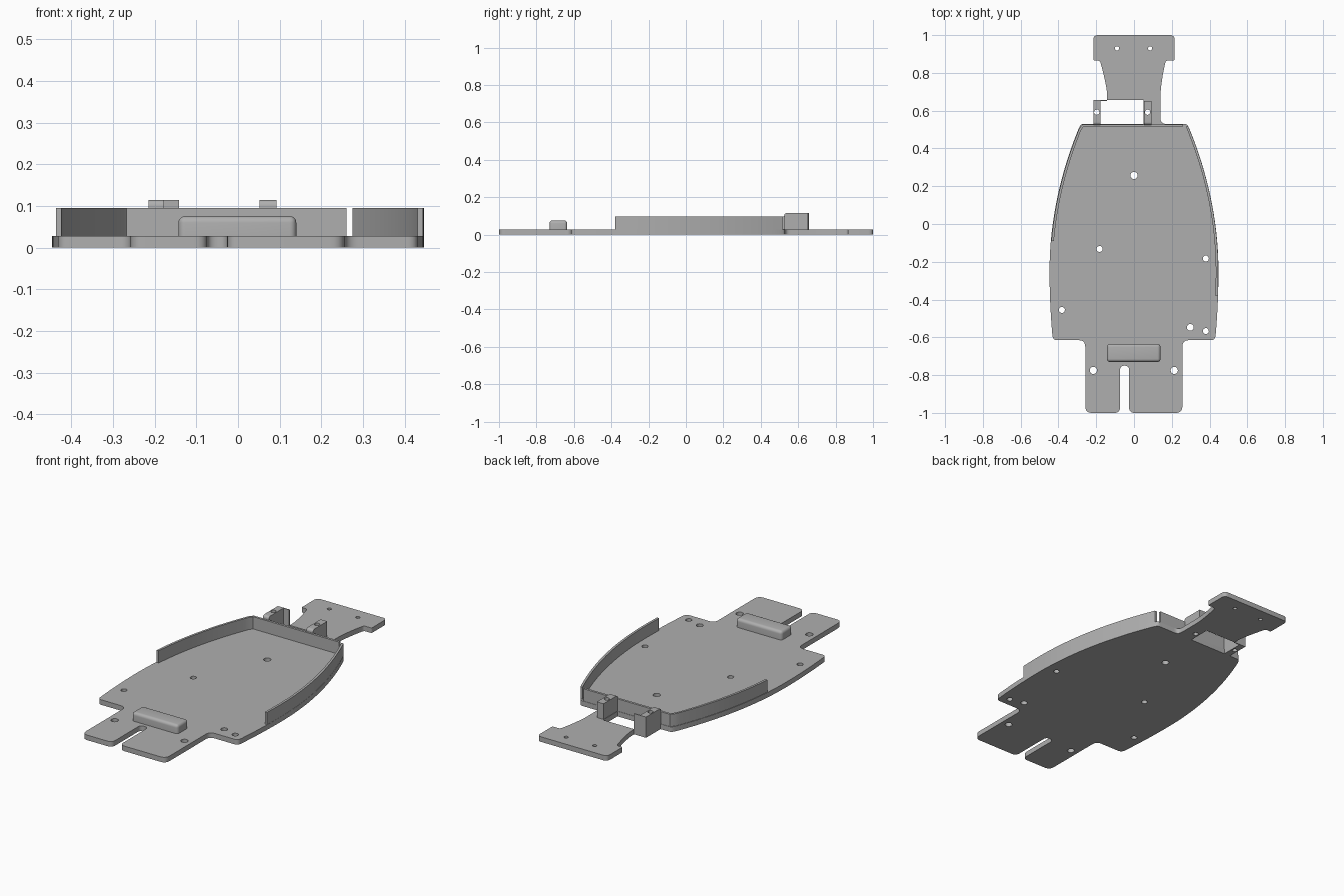
import bpy, bmesh, math
from mathutils import Vector

if "Cube" in bpy.data.objects:
    bpy.data.objects.remove(bpy.data.objects["Cube"])

grey = bpy.data.materials.new("plain grey")
grey.use_nodes = True
colour = (0.43, 0.43, 0.43, 1)
grey.diffuse_color = colour
grey.node_tree.nodes["Principled BSDF"].inputs["Base Color"].default_value = colour

PLATE, RIM = 0.028, 0.096


def add(name, bm):
    bmesh.ops.recalc_face_normals(bm, faces=bm.faces)
    mesh = bpy.data.meshes.new(name)
    bm.to_mesh(mesh)
    bm.free()
    obj = bpy.data.objects.new(name, mesh)
    bpy.context.collection.objects.link(obj)
    mesh.materials.append(grey)
    return obj


def prism(name, points, z0, z1):
    bm = bmesh.new()
    face = bm.faces.new([bm.verts.new((x, y, z0)) for x, y in points])
    up = bmesh.ops.extrude_face_region(bm, geom=[face])
    verts = [v for v in up["geom"] if isinstance(v, bmesh.types.BMVert)]
    bmesh.ops.translate(bm, verts=verts, vec=(0, 0, z1 - z0))
    return add(name, bm)


def box(name, lo, hi, radius=0, pick=None, segments=5):
    bm = bmesh.new()
    bmesh.ops.create_cube(bm, size=1)
    lo, hi = Vector(lo), Vector(hi)
    for v in bm.verts:
        v.co = (lo + hi) / 2 + v.co * (hi - lo)
    if radius:
        edges = [e for e in bm.edges if pick(e)]
        bmesh.ops.bevel(bm, geom=edges, offset=radius, segments=segments,
                        profile=0.5, affect="EDGES")
    return add(name, bm)


def rounded(corners, steps=6):
    """Round each (x, y, radius) corner of a closed outline."""
    out = []
    for i, (x, y, r) in enumerate(corners):
        p = Vector((x, y))
        if not r:
            out.append(p)
            continue
        a = Vector(corners[i - 1][:2]) - p
        b = Vector(corners[(i + 1) % len(corners)][:2]) - p
        a, b = p + a.normalized() * r, p + b.normalized() * r
        for k in range(steps + 1):
            t = k / steps
            out.append(a * (1 - t) ** 2 + p * 2 * t * (1 - t) + b * t * t)
    return out


def half_width(y):
    return 0.447 - (0.27 if y > -0.25 else 0.13) * (y + 0.25) ** 2


def side(y0, y1, sign, inset=0, n=24):
    ys = [y0 + (y1 - y0) * k / n for k in range(n + 1)]
    return [(sign * (half_width(y) - inset), y) for y in ys]


def smooth_side(y0, y1, sign):
    return [(x, y, 0) for x, y in side(y0, y1, sign)]


# Base plate: rear tongue, open window, bowed hull and forked front
outline = [
    (0.28, 0.53, 0.015), (0.14, 0.53, 0.03), (0.14, 0.70, 0.03),
    (0.152, 0.79, 0.03), (0.168, 0.865, 0.012), (0.215, 0.865, 0.008),
    (0.215, 1, 0.025), (-0.215, 1, 0.025), (-0.215, 0.865, 0.008),
    (-0.18, 0.865, 0.012), (-0.16, 0.79, 0.03), (-0.142, 0.70, 0.03),
    (-0.142, 0.656, 0), (0.05, 0.656, 0), (0.05, 0.53, 0), (-0.28, 0.53, 0.015),
]
outline += smooth_side(0.505, -0.585, -1)
outline += [
    (-0.43, -0.615, 0.025), (-0.258, -0.615, 0.035), (-0.258, -1, 0.035),
    (-0.074, -1, 0.03), (-0.074, -0.75, 0.024), (-0.026, -0.75, 0.024),
    (-0.026, -1, 0.03), (0.256, -1, 0.035), (0.256, -0.615, 0.035),
    (0.43, -0.615, 0.025),
]
outline += smooth_side(-0.585, 0.505, 1)
plate = prism("base_plate", rounded(outline), 0, PLATE)

# Rims: the right one carries on along the rear edge
right_rim = prism(
    "right_and_rear_rim",
    side(-0.09, 0.505, -1, 0.003) + [(-0.272, 0.528), (0.26, 0.528), (0.26, 0.515),
                                     (-0.268, 0.515)]
    + side(0.495, -0.09, -1, 0.016), PLATE - 0.002, RIM)
left_rim = prism(
    "left_rim",
    side(-0.38, 0.515, 1, 0.001) + side(0.515, -0.38, 1, 0.014),
    PLATE - 0.002, RIM)


# Rear brackets, rounded on the upper front edge
def upper_front(e):
    return all(v.co.z > 0.1 and v.co.y < 0.55 for v in e.verts)


brackets = [
    box(name, (x0, 0.525, 0), (x1, y1, 0.115), 0.014, upper_front)
    for name, x0, x1, y1 in (("right_bracket", -0.215, -0.178, 0.657),
                             ("left_bracket", 0.052, 0.093, 0.65))]
box("bracket_web", (-0.18, 0.652, 0), (-0.142, 0.657, 0.115))

# Front bumper pad with rounded upper edges
pad = box("front_pad", (-0.143, -0.73, PLATE - 0.002), (0.14, -0.635, 0.076), 0.016,
          lambda e: any(v.co.z > 0.05 for v in e.verts))

# Screw holes
holes = [(-0.09, 0.93, 0.011), (0.085, 0.93, 0.011), (0, 0.257, 0.019),
         (-0.182, -0.132, 0.016), (0.38, -0.183, 0.016), (-0.382, -0.455, 0.016),
         (0.298, -0.547, 0.018), (0.38, -0.567, 0.016), (-0.215, -0.775, 0.019),
         (0.213, -0.775, 0.019), (-0.197, 0.592, 0.014), (0.072, 0.592, 0.014)]
bm = bmesh.new()
for x, y, r in holes:
    made = bmesh.ops.create_cone(bm, cap_ends=True, segments=20, radius1=r,
                                 radius2=r, depth=0.4)
    bmesh.ops.translate(bm, verts=made["verts"], vec=(x, y, 0))
cutter = add("hole_cutter", bm)
cutter.hide_render = True
for obj in [plate] + brackets:
    bpy.context.view_layer.objects.active = obj
    mod = obj.modifiers.new("holes", "BOOLEAN")
    mod.operation, mod.solver, mod.object = "DIFFERENCE", "EXACT", cutter
    bpy.ops.object.modifier_apply(modifier=mod.name)
bpy.data.objects.remove(cutter)

# Smooth curved sides while keeping edges sharp
bpy.ops.object.select_all(action="DESELECT")
for obj in [plate, right_rim, left_rim, pad] + brackets:
    obj.select_set(True)
    bpy.context.view_layer.objects.active = obj
bpy.ops.object.shade_smooth_by_angle(angle=math.radians(30))
